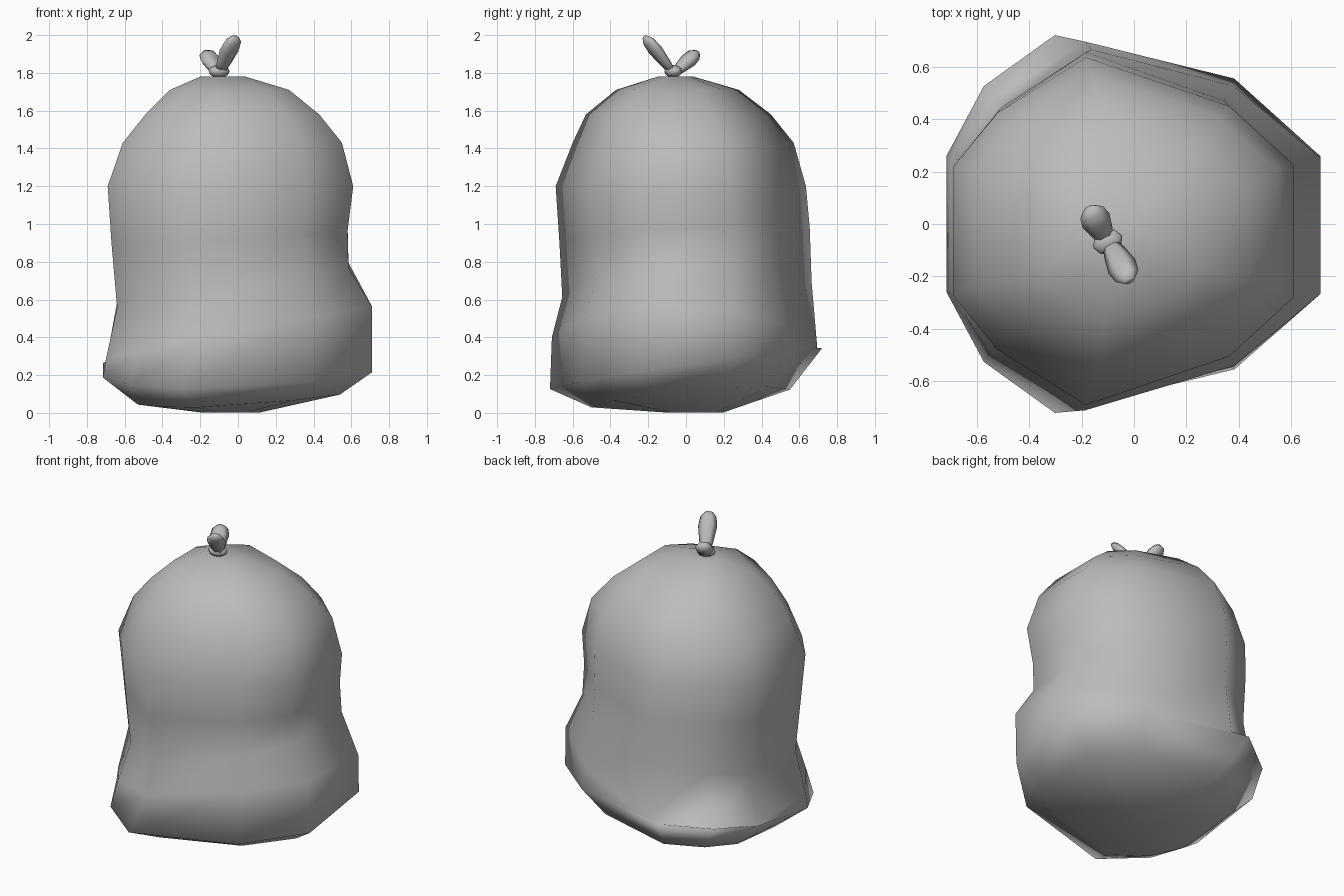
import bpy
import bmesh
from mathutils import Vector

cube = bpy.data.objects.get("Cube")
if cube:
    bpy.data.objects.remove(cube)

grey = bpy.data.materials.new("bag grey")
grey.use_nodes = True
COLOR = (0.5, 0.5, 0.5, 1)
grey.diffuse_color = COLOR
grey.node_tree.nodes["Principled BSDF"].inputs["Base Color"].default_value = COLOR


def loft(name, rings):
    """Skin a list of point rings, closing both ends."""
    bm = bmesh.new()
    loops = [[bm.verts.new(p) for p in ring] for ring in rings]
    n = len(loops[0])
    for a, b in zip(loops, loops[1:]):
        for i in range(n):
            j = (i + 1) % n
            bm.faces.new((a[i], a[j], b[j], b[i]))
    bm.faces.new(loops[0][::-1])
    bm.faces.new(loops[-1])
    bmesh.ops.recalc_face_normals(bm, faces=bm.faces[:])
    for f in bm.faces:
        f.smooth = True
    mesh = bpy.data.meshes.new(name)
    bm.to_mesh(mesh)
    bm.free()
    mesh.materials.append(grey)
    obj = bpy.data.objects.new(name, mesh)
    bpy.context.collection.objects.link(obj)
    return obj


def mirrored(half):
    return half + [(x, -y) for x, y in reversed(half)]


# Lopsided cross-sections: the sagging base, the bulge above it, the upper sack
base = mirrored([(1, .36), (.54, .77), (-.42, 1), (-.8, .73), (-1, .36)])
bulge = mirrored([(1, .37), (.53, .76), (-.27, 1), (-.78, .68), (-1, .36)])
upper = mirrored([(1, .38), (.62, .72), (-.22, 1), (-.74, .68), (-1, .37)])

# Sack levels: section, height, tilt along x and y, extents left, right, front, back
levels = [
    (base, .003, 0, 0, -.2, .12, -.12, .2),
    (base, .085, .05, .09, -.53, .54, -.5, .55),
    (base, .24, .02, .15, -.715, .71, -.72, .72),
    (bulge, .41, .2, -.04, -.7, .71, -.71, .695),
    (upper, .68, .17, .06, -.64, .585, -.655, .665),
    (upper, .95, .05, .06, -.67, .58, -.67, .655),
    (upper, 1.2, 0, 0, -.69, .61, -.69, .635),
    (upper, 1.43, 0, 0, -.61, .55, -.6, .57),
    (upper, 1.58, 0, 0, -.49, .43, -.53, .45),
    (upper, 1.71, 0, 0, -.36, .27, -.37, .28),
    (upper, 1.78, 0, 0, -.2, .04, -.15, .04),
]


def level_ring(section, z, tx, ty, x0, x1, y0, y1):
    ring = []
    for u, v in section:
        x = (x0 + x1) / 2 + u * (x1 - x0) / 2
        y = (y0 + y1) / 2 + v * (y1 - y0) / 2
        ring.append((x, y, z + tx * x + ty * y))
    return ring


loft("sack", [level_ring(*lv) for lv in levels])


# Tied ears: flattened tapering lobes leaning away from the knot
def ear(name, root, tip, width, thickness):
    root, tip = Vector(root), Vector(tip)
    axis = (tip - root).normalized()
    side = axis.cross(Vector((0, 0, 1))).normalized()
    up = side.cross(axis)
    hexagon = [(1, 0), (.5, .87), (-.5, .87), (-1, 0), (-.5, -.87), (.5, -.87)]
    rings = []
    for t, s in ((0, .4), (.3, .75), (.65, 1), (.88, .85), (1, .4)):
        c = root.lerp(tip, t)
        rings.append([c + side * (a * s * width) + up * (b * s * thickness)
                      for a, b in hexagon])
    loft(name, rings)


ear("tall_ear", (-.1, -.06, 1.79), (-.017, -.217, 1.99), .058, .032)
ear("short_ear", (-.1, -.07, 1.79), (-.17, .06, 1.91), .058, .04)

# Knot where the neck is tied
bpy.ops.mesh.primitive_uv_sphere_add(segments=8, ring_count=6, radius=1,
                                     location=(-.1, -.068, 1.808))
knot = bpy.context.object
knot.name = "knot"
knot.scale = (.06, .046, .034)
knot.rotation_euler = (0, 0, .4)
knot.data.materials.append(grey)
bpy.ops.object.shade_smooth()
